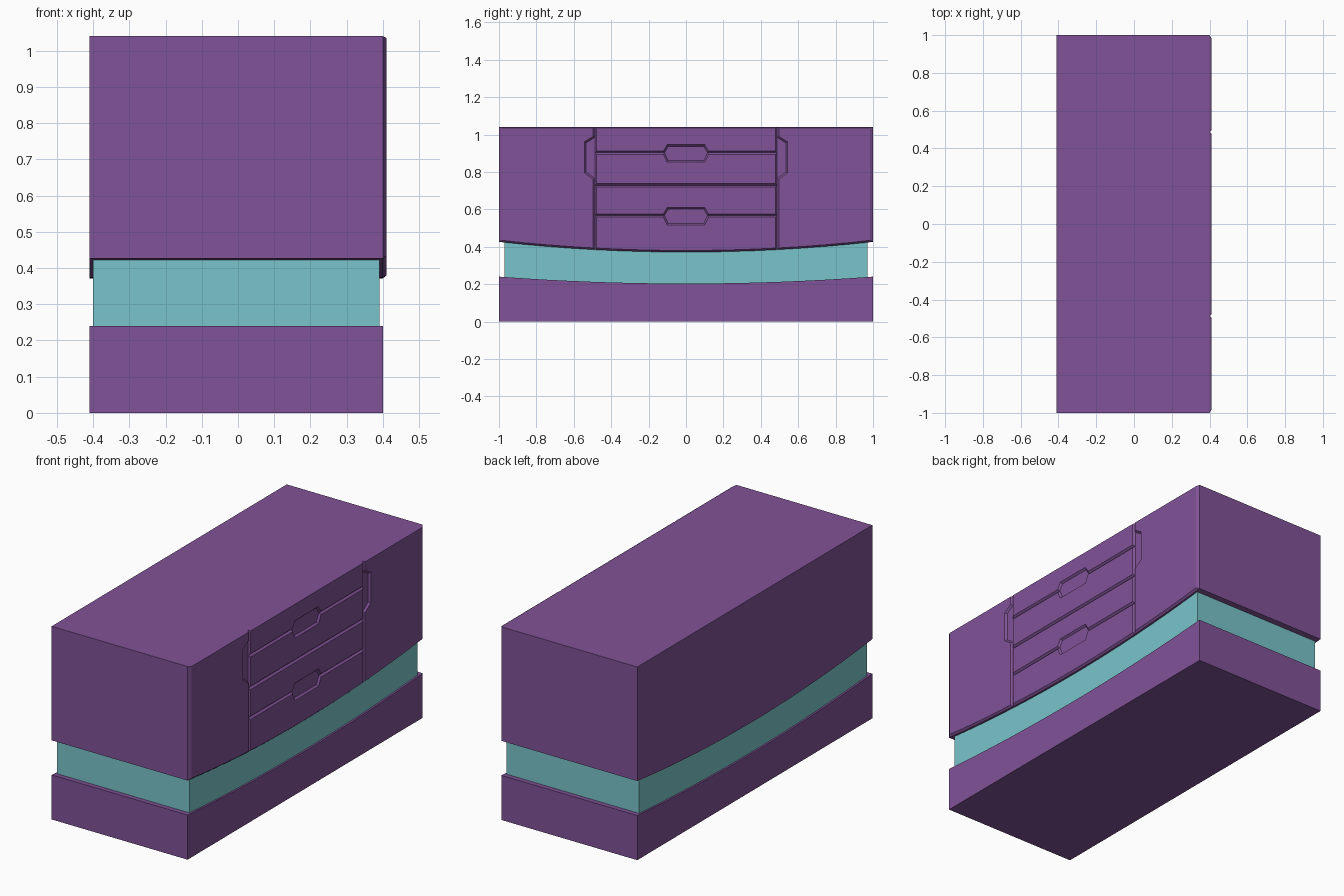
import bpy, bmesh

if "Cube" in bpy.data.objects:
    bpy.data.objects.remove(bpy.data.objects["Cube"])

def material(name, rgb):
    m = bpy.data.materials.new(name)
    m.diffuse_color = (*rgb, 1)
    m.use_nodes = True
    m.node_tree.nodes["Principled BSDF"].inputs["Base Color"].default_value = m.diffuse_color
    return m

PURPLE = material("purple", (0.22, 0.085, 0.31))
TEAL = material("teal", (0.195, 0.56, 0.60))

def base_top(y):
    return 0.203 + 0.037 * y * y

def case_bottom(y):
    return 0.371 + 0.055 * y * y

def curve(fn, y0, y1, n):
    ys = [y0 + (y1 - y0) * i / n for i in range(n + 1)]
    return [(y, fn(y)) for y in ys]

def finish(name, bm, mat):
    me = bpy.data.meshes.new(name)
    bm.to_mesh(me)
    bm.free()
    me.materials.append(mat)
    ob = bpy.data.objects.new(name, me)
    bpy.context.collection.objects.link(ob)
    return ob

def prism(name, outline, x0, x1, mat):
    """Solid with a (y, z) outline running along x."""
    bm = bmesh.new()
    f = bm.faces.new([bm.verts.new((x0, y, z)) for y, z in outline])
    r = bmesh.ops.extrude_face_region(bm, geom=[f])
    moved = [g for g in r["geom"] if isinstance(g, bmesh.types.BMVert)]
    bmesh.ops.translate(bm, vec=(x1 - x0, 0, 0), verts=moved)
    bmesh.ops.recalc_face_normals(bm, faces=bm.faces[:])
    return finish(name, bm, mat)

def panel(name, outline):
    """Raised plate with chamfered rim on the drawer side of the case."""
    bm = bmesh.new()
    f = bm.faces.new([bm.verts.new((0.40, y, z)) for y, z in outline])
    bm.normal_update()
    bmesh.ops.inset_region(bm, faces=[f], thickness=0.009, depth=0.0,
                           use_boundary=True, use_even_offset=True)
    for v in f.verts:
        v.co.x = 0.41
        if abs(v.co.y) > 0.97:          # wider chamfer at the case corners
            v.co.y = 0.983 if v.co.y > 0 else -0.983
        if v.co.z > 1.02:               # narrow chamfer along the top
            v.co.z = 1.035
    return finish(name, bm, PURPLE)

# Base, inset band and upper case
prism("base", [(-1, 0), (1, 0)] + curve(base_top, 1, -1, 16), -0.41, 0.40, PURPLE)
prism("inset_band", curve(base_top, -0.97, 0.97, 16) + curve(case_bottom, 0.97, -0.97, 16),
      -0.40, 0.39, TEAL)
prism("upper_case", curve(case_bottom, -1, 1, 16) + [(1, 1.04), (-1, 1.04)],
      -0.41, 0.40, PURPLE)

# Doors with notched hand grips, mirrored
E = 0.487
door = curve(case_bottom, -1, -E, 4) + [(-E, 0.765), (-0.535, 0.80), (-0.535, 0.955),
                                        (-E, 0.985), (-E, 1.04), (-1, 1.04)]
panel("door_left", door)
panel("door_right", [(-y, z) for y, z in reversed(door)])

# Four drawers, paired around hexagonal grips
levels = [1.04, 0.903, 0.728, 0.567]
for i, top in enumerate(levels):
    if i == 3:
        pts = curve(case_bottom, -E, E, 8)
    else:
        z = levels[i + 1]
        pts = [(-E, z), (E, z)]
        if i % 2 == 0:
            pts[1:1] = [(-0.115, z), (-0.095, z + 0.034), (0.095, z + 0.034), (0.115, z)]
    pts.append((E, top))
    if i % 2:
        pts += [(0.115, top), (0.095, top - 0.042), (-0.095, top - 0.042), (-0.115, top)]
    pts.append((-E, top))
    panel(f"drawer_{i + 1}", pts)
